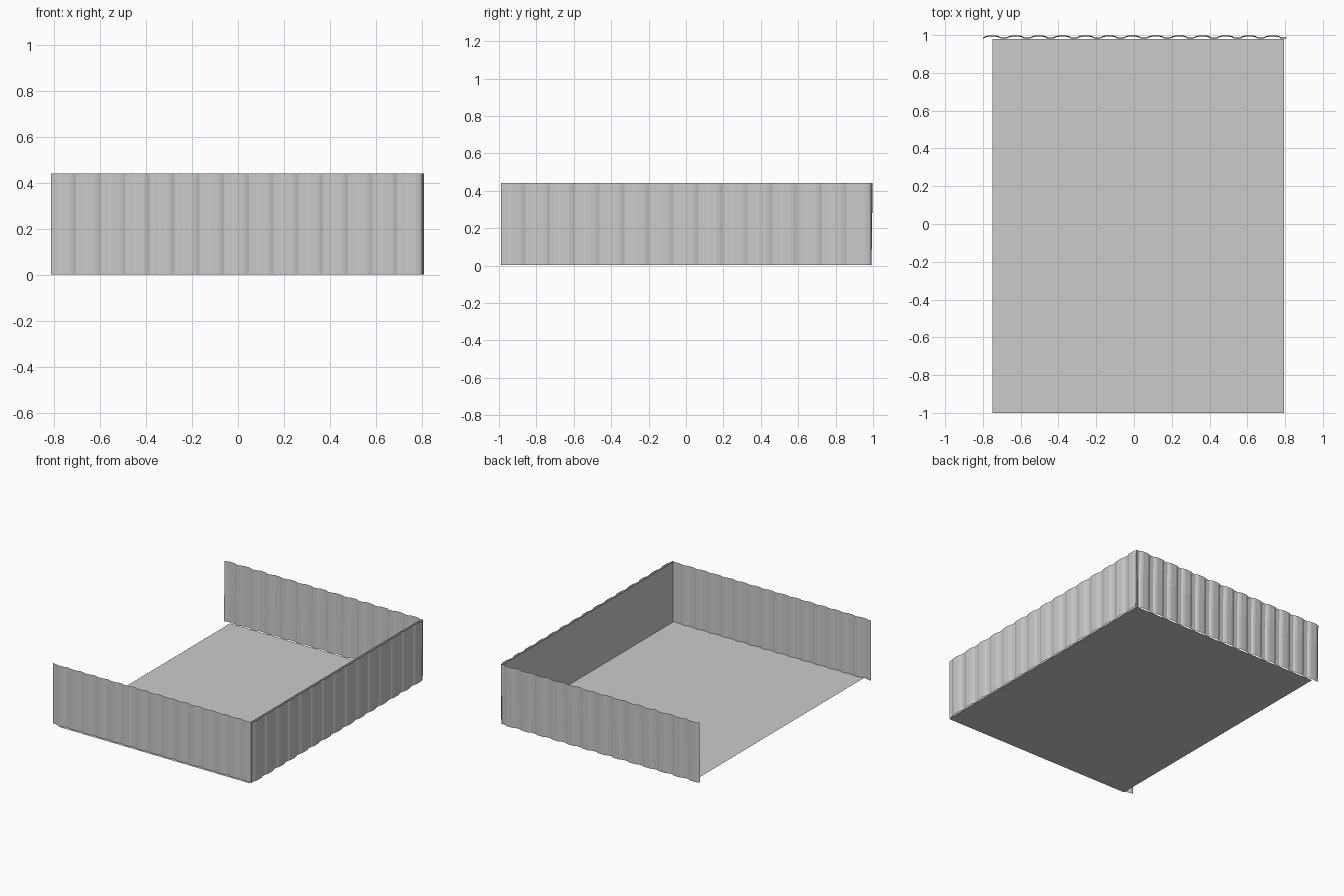
import bpy
from mathutils import Vector

if "Cube" in bpy.data.objects:
    bpy.data.objects.remove(bpy.data.objects["Cube"])


def mesh(name, verts, faces):
    me = bpy.data.meshes.new(name)
    me.from_pydata(verts, [], faces)
    ob = bpy.data.objects.new(name, me)
    bpy.context.collection.objects.link(ob)
    return ob


def corrugated(name, start, end, out, depth, waves, lean=0.0, height=0.44):
    """Thin ribbed sheet from start to end, ribs pushed towards 'out'."""
    start, end, out = Vector(start), Vector(end), Vector(out)
    # one rib: (position along the period, relative depth)
    rib = [(0.0, 0), (0.22, 0), (0.32, 0.65), (0.44, 1), (0.76, 1), (0.88, 0.65)]
    pts = [((i + t) / waves, d) for i in range(waves) for t, d in rib] + [(1, 0)]
    verts, faces = [], []
    for t, d in pts:
        p = start.lerp(end, t) + out * (d * depth)
        verts += [p, p + out * lean + Vector((0, 0, height))]
    for i in range(len(pts) - 1):
        a = 2 * i
        faces.append((a, a + 2, a + 3, a + 1))
    return mesh(name, verts, faces)


# floor sheet
mesh("floor", [(-0.75, -1, 0.003), (0.795, -1, 0.003), (0.795, 0.98, 0.003), (-0.75, 0.98, 0.003)],
     [(0, 1, 2, 3)])

# three ribbed walls, left side open
corrugated("front_wall", (-0.813, -0.977, 0.003), (0.80, -0.977, 0.003), (0, -1, 0), 0.008, 15)
corrugated("right_wall", (0.800, -0.99, 0.003), (0.800, 0.99, 0.003), (1, 0, 0), 0.009, 15)
corrugated("back_wall", (0.808, 0.981, 0.003), (-0.80, 0.981, 0.003), (0, 1, 0), 0.011, 13, lean=0.006)

# flat lining inside the right wall
mesh("right_lining", [(0.79, -0.98, 0.003), (0.79, 0.967, 0.003), (0.79, 0.967, 0.443), (0.79, -0.98, 0.443)],
     [(0, 3, 2, 1)])
